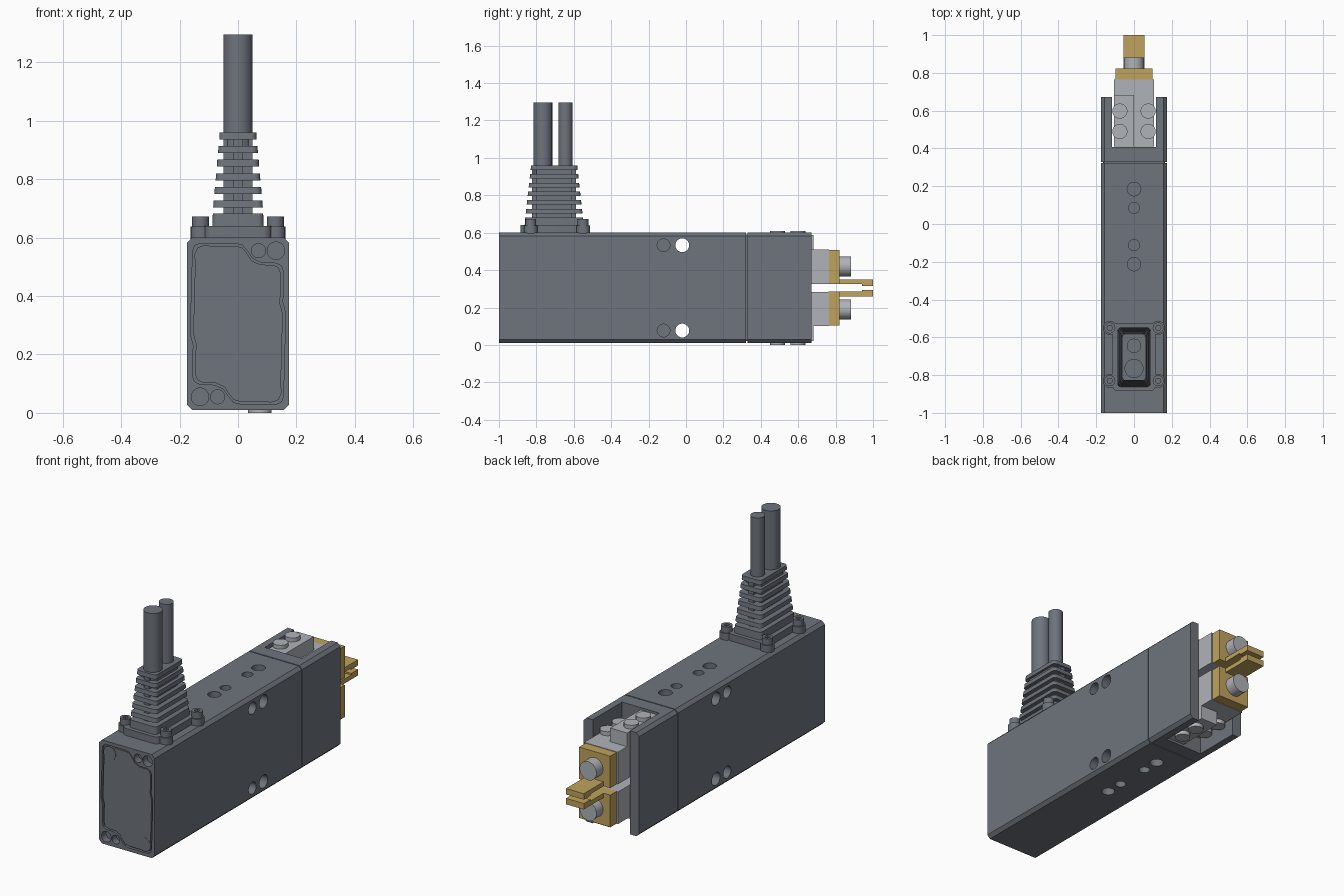
import bpy, bmesh, math
from mathutils import Vector

if "Cube" in bpy.data.objects:
    bpy.data.objects.remove(bpy.data.objects["Cube"])


def material(name, rgb):
    m = bpy.data.materials.new(name)
    m.diffuse_color = (*rgb, 1)
    m.use_nodes = True
    m.node_tree.nodes["Principled BSDF"].inputs["Base Color"].default_value = m.diffuse_color
    return m


DARK = material("dark grey", (0.156, 0.174, 0.202))
LIGHT = material("light grey", (0.43, 0.45, 0.48))
GOLD = material("brass", (0.53, 0.37, 0.11))
ZC = 0.305  # mid height of the housing


def prism(name, pts, axis, a, b, mat, end_scale=1.0):
    """Extrude a 2D outline along an axis; outline axes are the other two in xyz order."""
    bm = bmesh.new()
    i = "xyz".index(axis)
    rings = []
    cu = sum(p[0] for p in pts) / len(pts)
    cv = sum(p[1] for p in pts) / len(pts)
    for level, k in ((a, 1.0), (b, end_scale)):
        ring = []
        for u, v in pts:
            co = [cu + (u - cu) * k, cv + (v - cv) * k]
            co.insert(i, level)
            ring.append(bm.verts.new(co))
        rings.append(ring)
    n = len(pts)
    bm.faces.new(rings[0])
    bm.faces.new(rings[1])
    for j in range(n):
        bm.faces.new((rings[0][j], rings[0][(j + 1) % n], rings[1][(j + 1) % n], rings[1][j]))
    bmesh.ops.recalc_face_normals(bm, faces=bm.faces)
    me = bpy.data.meshes.new(name)
    bm.to_mesh(me)
    bm.free()
    me.materials.append(mat)
    ob = bpy.data.objects.new(name, me)
    bpy.context.collection.objects.link(ob)
    return ob


def smooth(ob):
    bpy.ops.object.select_all(action='DESELECT')
    ob.select_set(True)
    bpy.context.view_layer.objects.active = ob
    bpy.ops.object.shade_smooth_by_angle(angle=math.radians(35))
    return ob


def rect(u0, u1, v0, v1, c=0.0):
    if c == 0:
        return [(u0, v0), (u1, v0), (u1, v1), (u0, v1)]
    return [(u0 + c, v0), (u1 - c, v0), (u1, v0 + c), (u1, v1 - c),
            (u1 - c, v1), (u0 + c, v1), (u0, v1 - c), (u0, v0 + c)]


def rounded(u0, u1, v0, v1, r, steps=5):
    pts = []
    corners = [(u1 - r, v1 - r), (u0 + r, v1 - r), (u0 + r, v0 + r), (u1 - r, v0 + r)]
    for q, (cu, cv) in enumerate(corners):
        for k in range(steps + 1):
            t = math.pi / 2 * (q + k / steps)
            pts.append((cu + r * math.cos(t), cv + r * math.sin(t)))
    return pts


def circle(u, v, r, n=32):
    return [(u + r * math.cos(2 * math.pi * k / n), v + r * math.sin(2 * math.pi * k / n))
            for k in range(n)]


def box(name, x0, x1, y0, y1, z0, z1, mat):
    return prism(name, rect(x0, x1, y0, y1), 'z', z0, z1, mat)


def cyl(name, axis, u, v, r, a, b, mat, n=32):
    return smooth(prism(name, circle(u, v, r, n), axis, a, b, mat))


def cut(ob, cutters):
    for c in cutters:
        m = ob.modifiers.new("cut", 'BOOLEAN')
        m.operation = 'DIFFERENCE'
        m.solver = 'EXACT'
        m.object = c
        bpy.context.view_layer.objects.active = ob
        bpy.ops.object.modifier_apply(modifier=m.name)
        bpy.data.objects.remove(c)
    smooth(ob)


# Housing: chamfered long block
profile = rect(-0.175, 0.175, 0.01, 0.60, 0.018)
body = prism("body", profile, 'y', -1.0, 0.322, DARK)
box("seam_core", -0.165, 0.165, 0.30, 0.35, 0.02, 0.59, DARK)

# Front cover outline, symmetric under a half turn
half = [(-0.155, 0.555), (-0.148, 0.573), (-0.13, 0.58), (-0.01, 0.58), (0.015, 0.574),
        (0.035, 0.55), (0.05, 0.528), (0.08, 0.514), (0.13, 0.512), (0.148, 0.503),
        (0.155, 0.485), (0.155, 0.41), (0.152, 0.38), (0.163, 0.34)]
outline = half + [(-x, 2 * ZC - z) for x, z in half]
inner = [(x * 0.94, ZC + (z - ZC) * 0.97) for x, z in outline]

holes = [prism("cutter", outline, 'y', -1.1, -0.985, DARK)]
for s in (1, -1):
    # front screw holes
    for x, dz, r in ((0.13, 0.25, 0.030), (0.07, 0.25, 0.024)):
        holes.append(cyl("cutter", 'y', s * x, ZC + s * dz, r, -1.1, -0.96, DARK))
    # side holes: one through, one blind from each side
    z = ZC + s * 0.228
    holes.append(cyl("cutter", 'x', -0.02, z, 0.037, -0.3, 0.3, DARK))
    for side in (1, -1):
        holes.append(cyl("cutter", 'x', -0.12, z, 0.034, side * 0.12, side * 0.3, DARK))
    # top and bottom dowel and screw holes
    for y, r in ((0.185, 0.036), (0.085, 0.029), (-0.112, 0.029), (-0.213, 0.035)):
        holes.append(cyl("cutter", 'z', 0, y, r, ZC + s * 0.235, ZC + s * 0.4, DARK))
cut(body, holes)

prism("front_cover", inner, 'y', -0.997, -0.98, DARK)
for s in (1, -1):
    cyl("cover_disc", 'y', -s * 0.11, ZC + s * 0.23, 0.039, -0.999, -0.99, DARK)

# Rear head: fork with a slot open above, below and behind
head = prism("rear_head", profile, 'y', 0.328, 0.672, DARK)
cut(head, [box("cutter", -0.117, 0.117, 0.408, 0.8, -0.1, 0.8, DARK)])


# Two jaws, the lower one being the upper turned half round
def jaw(name, s):
    def jbox(part, x0, x1, y0, y1, z0, z1, mat):
        xs, zs = sorted((s * x0, s * x1)), sorted((ZC + s * z0, ZC + s * z1))
        return box(name + "_" + part, *xs, y0, y1, *zs, mat)
    jbox("slide", -0.106, 0.106, 0.41, 0.765, 0.022, 0.205, LIGHT)
    jbox("riser", -0.106, 0.0, 0.41, 0.682, 0.20, 0.283, LIGHT)
    jbox("plate", -0.098, 0.098, 0.763, 0.822, 0.02, 0.202, GOLD)
    jbox("finger", -0.056, 0.056, 0.78, 0.945, 0.02, 0.045, GOLD)
    jbox("finger_tip", -0.056, 0.056, 0.94, 1.0, 0.011, 0.045, GOLD)
    cyl(name + "_bolt", 'y', 0, ZC + s * 0.115, 0.053, 0.82, 0.882, LIGHT)
    for y in (0.49, 0.598):
        cyl(name + "_screw_high", 'z', -s * 0.075, y, 0.04, ZC + s * 0.28, ZC + s * 0.305, LIGHT)
        cyl(name + "_screw_low", 'z', s * 0.075, y, 0.04, ZC + s * 0.20, ZC + s * 0.228, LIGHT)


jaw("upper_jaw", 1)
jaw("lower_jaw", -1)

# Cable clamp flange with four ears and socket screws
YC = -0.705
smooth(prism("flange", rounded(-0.115, 0.115, -0.885, -0.525, 0.03), 'z', 0.595, 0.64, DARK))
for sx in (1, -1):
    for y in (-0.55, -0.83):
        x = sx * 0.128
        smooth(prism("flange_ear", rounded(x - 0.034, x + 0.034, y - 0.036, y + 0.036, 0.03),
                     'z', 0.595, 0.638, DARK))
        screw = cyl("flange_screw", 'z', x, y, 0.029, 0.62, 0.672, DARK)
        cut(screw, [prism("cutter", circle(x, y, 0.015, 6), 'z', 0.65, 0.7, DARK)])

# Strain relief boot: tapered base, stacked ribs around a slotted core
smooth(prism("boot_base", rounded(-0.088, 0.088, YC - 0.158, YC + 0.158, 0.02),
             'z', 0.63, 0.682, DARK, 0.98))
N = 6
for k in range(N):
    z = 0.703 + k * 0.0465
    t = k / (N - 1)
    hx, hy = 0.085 - 0.021 * t, 0.152 - 0.026 * t
    smooth(prism("boot_rib", rounded(-hx, hx, YC - hy, YC + hy, 0.02),
                 'z', z, z + 0.024, DARK, 0.98))
box("boot_core", -0.05, 0.05, YC - 0.095, YC + 0.095, 0.66, 0.95, DARK)
box("boot_web", -0.016, 0.016, YC - 0.118, YC + 0.118, 0.66, 0.95, DARK)

# Two cables
cyl("thick_cable", 'z', 0, -0.765, 0.05, 0.90, 1.295, DARK, 40)
cyl("thin_cable", 'z', 0, -0.645, 0.038, 0.90, 1.295, DARK, 40)
